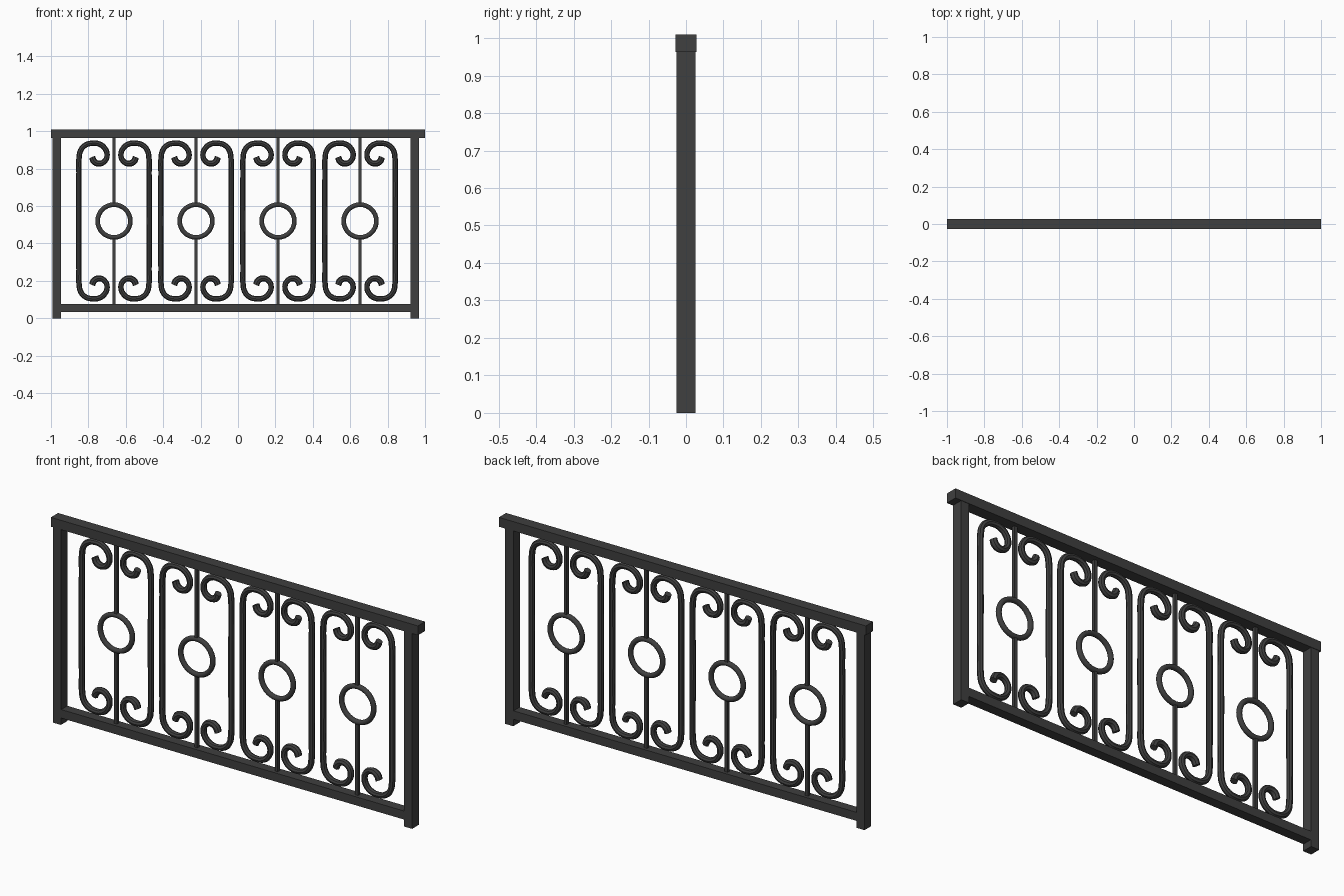
import bpy
import math

cube = bpy.data.objects.get("Cube")
if cube:
    bpy.data.objects.remove(cube, do_unlink=True)

# Single dark iron colour
iron = bpy.data.materials.new("dark_iron")
iron.use_nodes = True
iron.diffuse_color = (0.05, 0.05, 0.05, 1)
iron.node_tree.nodes["Principled BSDF"].inputs["Base Color"].default_value = (0.05, 0.05, 0.05, 1)


def box(name, x0, x1, depth, z0, z1):
    bpy.ops.mesh.primitive_cube_add(size=1, location=((x0 + x1) / 2, 0, (z0 + z1) / 2))
    ob = bpy.context.object
    ob.name = name
    ob.scale = (x1 - x0, depth, z1 - z0)
    bpy.ops.object.transform_apply(location=False, rotation=False, scale=True)
    ob.data.materials.append(iron)
    return ob


def smooth(ob):
    bpy.ops.object.select_all(action='DESELECT')
    ob.select_set(True)
    bpy.context.view_layer.objects.active = ob
    bpy.ops.object.shade_smooth_by_angle(angle=math.radians(40))


def tube(name, points, thickness):
    """Round bar through (x, z, radius factor) points, turned into a mesh."""
    curve = bpy.data.curves.new(name, 'CURVE')
    curve.dimensions = '3D'
    curve.bevel_depth = thickness
    curve.bevel_resolution = 2
    curve.resolution_u = 5
    curve.use_fill_caps = True
    spline = curve.splines.new('BEZIER')
    spline.bezier_points.add(len(points) - 1)
    for p, (x, z, r) in zip(spline.bezier_points, points):
        p.co = (x, 0, z)
        p.radius = r
        p.handle_left_type = p.handle_right_type = 'AUTO'
    ob = bpy.data.objects.new(name, curve)
    bpy.context.collection.objects.link(ob)
    bpy.ops.object.select_all(action='DESELECT')
    ob.select_set(True)
    bpy.context.view_layer.objects.active = ob
    bpy.ops.object.convert(target='MESH')
    ob = bpy.context.object
    ob.name = name
    ob.data.materials.clear()
    ob.data.materials.append(iron)
    smooth(ob)
    return ob


# Frame
box("top_rail", -1, 1, 0.056, 0.963, 1.009)
box("bottom_rail", -0.95, 0.925, 0.048, 0.033, 0.075)
box("right_post", -0.991, -0.947, 0.052, 0, 0.965)
box("left_post", 0.923, 0.967, 0.052, 0, 0.965)

# Upper half of a scroll, from the curled tip to the straight side
MID = 0.52
RING = 0.0875
UPPER = [(0.117, 0.862, 1.15), (0.106, 0.838, 1.2), (0.078, 0.827, 1.1),
         (0.05, 0.84, 1), (0.037, 0.872, 1), (0.05, 0.91, 1),
         (0.08, 0.932, 1), (0.115, 0.936, 1), (0.152, 0.926, 1),
         (0.178, 0.898, 1), (0.187, 0.855, 1), (0.188, 0.78, 0.95)]
SCROLL = UPPER + [(0.188, MID, 1)] + [(x, 2 * MID - z, r) for x, z, r in reversed(UPPER)]

# Four repeated panels: mirrored scrolls, ring and split thin bar
for i in range(4):
    cx = -0.663 + i * 0.4385
    for side, label in ((-1, "right"), (1, "left")):
        tube(f"{label}_scroll_{i + 1}", [(cx + side * x, z, r) for x, z, r in SCROLL], 0.0145)
    bpy.ops.mesh.primitive_torus_add(location=(cx, 0, MID), rotation=(math.pi / 2, 0, 0),
                                     major_segments=32, minor_segments=10,
                                     major_radius=RING, minor_radius=0.0125)
    ring = bpy.context.object
    ring.name = f"ring_{i + 1}"
    ring.data.materials.append(iron)
    smooth(ring)
    box(f"lower_bar_{i + 1}", cx - 0.008, cx + 0.008, 0.016, 0.07, MID - RING)
    box(f"upper_bar_{i + 1}", cx - 0.008, cx + 0.008, 0.016, MID + RING, 0.97)
